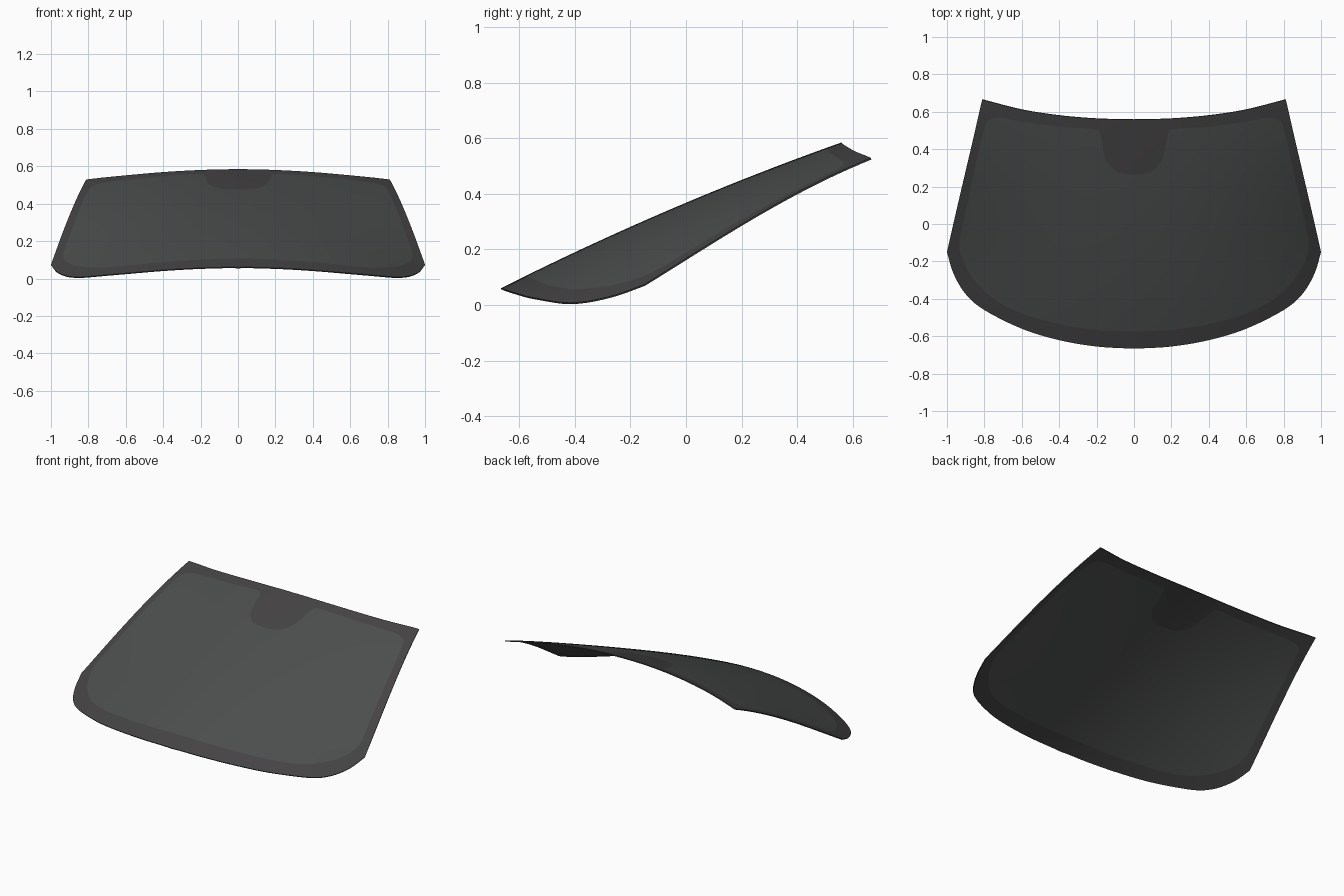
import bpy, bmesh
from mathutils import Vector
from mathutils.geometry import delaunay_2d_cdt

if "Cube" in bpy.data.objects:
    bpy.data.objects.remove(bpy.data.objects["Cube"])

THICK = 0.006


def spline(pts, n=6):
    """Catmull-Rom curve through 2D points."""
    p = [Vector(q) for q in pts]
    p = [p[0] * 2 - p[1]] + p + [p[-1] * 2 - p[-2]]
    out = []
    for i in range(1, len(p) - 2):
        a, b, c, d = p[i - 1:i + 3]
        for k in range(n):
            t = k / n
            out.append(0.5 * (2 * b + (c - a) * t + (2 * a - 5 * b + 4 * c - d) * t * t
                              + (3 * b - a - 3 * c + d) * t ** 3))
    return out + [p[-2]]


def mirrored(*runs):
    """Join half-outline runs (x=0 bottom to x=0 top) and mirror to a closed loop."""
    half = []
    for r in runs:
        half += r if not half else r[1:]
    half[0].x = half[-1].x = 0
    return half + [Vector((-q.x, q.y)) for q in reversed(half[1:-1])]


def inside(p, loop):
    hit = False
    for a, b in zip(loop, loop[1:] + loop[:1]):
        if (a.y > p.y) != (b.y > p.y) and p.x < a.x + (p.y - a.y) * (b.x - a.x) / (b.y - a.y):
            hit = not hit
    return hit


def height(x, y):
    """Raked centre line with a sideways droop that eases off towards the roof."""
    t = min(max(y + 0.3, 0), 1)
    droop = 0.14 + 0.095 * (1 - t * t * (3 - 2 * t))
    return 0.368 + 0.4214 * y - 0.0605 * y * y - droop * x * x


# Outer edge of the screen, plan view
outer = mirrored(
    spline([(0, -.667), (.2, -.655), (.4, -.621), (.6, -.56), (.8, -.46),
            (.9, -.375), (.965, -.265), (1, -.15)]),
    spline([(1, -.15), (.957, .04), (.908, .25), (.86, .455), (.812, .665)]),
    spline([(.812, .665), (.6, .611), (.4, .58), (.2, .563), (0, .558)]))

# Clear area, with a sensor patch notched out at the top centre
inner = mirrored(
    spline([(0, -.575), (.2, -.566), (.4, -.535), (.6, -.478), (.75, -.4),
            (.86, -.29), (.925, -.17), (.935, -.09)]),
    spline([(.935, -.09), (.895, .09), (.85, .3), (.803, .5), (.775, .555), (.71, .567),
            (.6, .547), (.4, .52), (.22, .508), (.185, .49), (.17, .42),
            (.15, .34), (.1, .285), (.05, .268), (0, .265)]))

# Triangulate both outlines plus interior grid points
verts, edges = [], []
for loop in (outer, inner):
    s, n = len(verts), len(loop)
    verts += loop
    edges += [(s + i, s + (i + 1) % n) for i in range(n)]
for i in range(-24, 25):
    for j in range(-16, 17):
        p = Vector((i * 0.04, j * 0.04))
        near = min((p - q).length for q in outer + inner)
        if near > 0.018 and inside(p, outer):
            verts.append(p)
co, _, tris, *_ = delaunay_2d_cdt(verts, edges, [], 0, 1e-5)


def build_part(name, keep, colour, rim):
    bm = bmesh.new()
    vs = [bm.verts.new((q.x, q.y, height(q.x, q.y))) for q in co]
    for f in tris:
        if keep(sum((co[i] for i in f), Vector((0, 0))) / len(f)):
            bm.faces.new([vs[i] for i in f])
    bmesh.ops.delete(bm, geom=[v for v in bm.verts if not v.link_faces], context='VERTS')
    bm.normal_update()
    for f in bm.faces:
        if f.normal.z < 0:
            f.normal_flip()
    me = bpy.data.meshes.new(name)
    bm.to_mesh(me)
    bm.free()
    ob = bpy.data.objects.new(name, me)
    bpy.context.collection.objects.link(ob)
    mat = bpy.data.materials.new(name)
    mat.diffuse_color = colour
    mat.use_nodes = True
    mat.node_tree.nodes["Principled BSDF"].inputs["Base Color"].default_value = mat.diffuse_color
    me.materials.append(mat)
    sol = ob.modifiers.new("thickness", 'SOLIDIFY')
    sol.thickness, sol.offset, sol.use_rim = THICK, -1, rim
    bpy.ops.object.select_all(action='DESELECT')
    ob.select_set(True)
    bpy.context.view_layer.objects.active = ob
    bpy.ops.object.modifier_apply(modifier=sol.name)
    bpy.ops.object.shade_smooth_by_angle(angle=0.6)


# Clear glass and the dark printed border around it
build_part("windscreen_glass", lambda c: inside(c, inner), (.072, .077, .075, 1), False)
build_part("windscreen_border", lambda c: inside(c, outer) and not inside(c, inner),
           (.06, .057, .059, 1), True)
